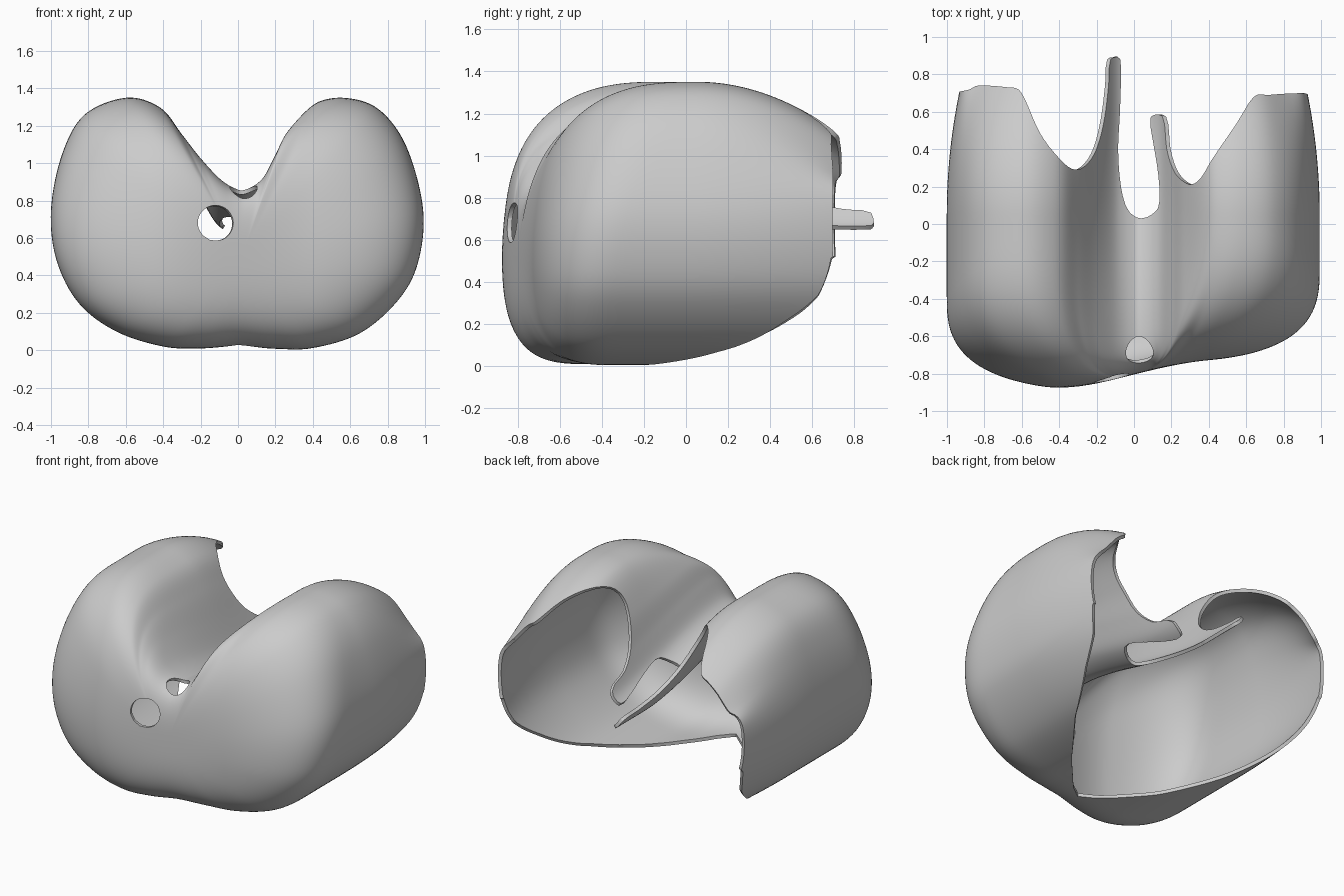
import bpy, bmesh, math
from mathutils import Vector

if "Cube" in bpy.data.objects:
    bpy.data.objects.remove(bpy.data.objects["Cube"])


def smooth(t):
    t = min(1.0, max(0.0, t))
    return t * t * (3 - 2 * t)


def closed_curve(pts, sub):
    """Closed Catmull-Rom curve through 2D points."""
    out, n = [], len(pts)
    for i in range(n):
        a, b, c, d = (Vector(pts[(i + k) % n]) for k in (-1, 0, 1, 2))
        for j in range(sub):
            t = j / sub
            out.append(0.5 * (2 * b + (c - a) * t + (2 * a - 5 * b + 4 * c - d) * t * t
                              + (3 * b - a - 3 * c + d) * t ** 3))
    return out


def outside(poly, x, y):
    """Signed distance to a polygon, positive outside."""
    best, inside = 1e9, False
    px, py = poly[-1]
    for qx, qy in poly:
        ex, ey, wx, wy = qx - px, qy - py, x - px, y - py
        t = min(1, max(0, (wx * ex + wy * ey) / (ex * ex + ey * ey + 1e-12)))
        best = min(best, (wx - t * ex) ** 2 + (wy - t * ey) ** 2)
        if (py > y) != (qy > y) and x < px + ex * (y - py) / ey:
            inside = not inside
        px, py = qx, qy
    return -math.sqrt(best) if inside else math.sqrt(best)


def trim(bm, field):
    """Cut the sheet along field = 0 and keep the positive side."""
    val = {v: field(v.co) or 1e-6 for v in bm.verts}
    cut = []
    for e in list(bm.edges):
        a, b = e.verts
        fa, fb = val[a], val[b]
        if fa * fb < 0:
            _, v = bmesh.utils.edge_split(e, a, min(.97, max(.03, fa / (fa - fb))))
            val[v] = 0
            cut.append(v)
    bmesh.ops.connect_verts(bm, verts=cut)
    bad = [f for f in bm.faces if sum(val[v] for v in f.verts) < 0]
    bmesh.ops.delete(bm, geom=bad, context='FACES')
    bmesh.ops.triangulate(bm, faces=bm.faces[:])


# two-lobed cross-section (x, z)
section = closed_curve([
    (.04, .86), (.13, .92), (.2, 1.05), (.27, 1.19), (.39, 1.31), (.56, 1.35), (.75, 1.29),
    (.9, 1.09), (.99, .75), (.96, .46), (.85, .26), (.65, .09), (.4, .012), (.2, .008),
    (0, .022), (-.2, .01), (-.4, .02), (-.65, .1), (-.85, .25), (-.97, .48), (-1, .75),
    (-.94, 1.05), (-.82, 1.26), (-.6, 1.35), (-.42, 1.3), (-.3, 1.16), (-.2, 1.03),
    (-.1, .92), (-.02, .868)], 8)
CX, CZ = 0.02, 0.5


def front_y(x):
    return -.895 + .155 * smooth((x + .5) / .9)


def valley(x, z):
    return (1 - smooth((abs(x - .03) - .11) / .3)) * smooth((z - .5) / .2)


def shape(x, y, z):
    """Sink the valley towards the back and taper the rear of the lobes."""
    w = valley(x, z)
    z -= .23 * w * smooth((y + .65) / 1.25)
    back = max(0.0, y - .05) / .67
    z -= .24 * back ** 2 * smooth((z - .75) / .5) * (1 - w)
    x *= 1 - .07 * back ** 2 * smooth((abs(x) - .3) / .5)
    return (x, y, z)


# shell surface: rounded front cap, then walls running back
bm = bmesh.new()
CAP, WALL = 40, 34
pole = bm.verts.new((CX, front_y(CX), CZ))
rings = []
for r in range(1, CAP + WALL + 1):
    ring = []
    for p in section:
        w = valley(p.x, p.y)
        depth = (.4 + .38 * (p.y / 1.35) ** 2) * (1 - w) + .24 * w
        dx, dz = p.x - CX, p.y - CZ
        oval = 1 / math.hypot(dx, dz / .6)      # oval radius relative to the section's
        if r <= CAP:
            a = math.pi / 2 * r / CAP
            s, c = math.sin(a) ** .72, max(0.0, math.cos(a)) ** .72
            k = s * (oval + (1 - oval) * s)
            x, z = CX + dx * k, CZ + dz * k
            y = front_y(x) + (.45 + (depth - .45) * s) * (1 - c)
        else:
            x, z = p
            start = front_y(x) + depth
            y = start + (.97 - start) * (r - CAP) / WALL
        ring.append(bm.verts.new(shape(x, y, z)))
    rings.append(ring)
n = len(section)
for i in range(n):
    j = (i + 1) % n
    bm.faces.new((pole, rings[0][i], rings[0][j]))
    for a, b in zip(rings, rings[1:]):
        bm.faces.new((a[i], b[i], b[j], a[j]))
bm.normal_update()
if pole.link_faces[0].normal.y > 0:
    bmesh.ops.reverse_faces(bm, faces=bm.faces[:])
bmesh.ops.triangulate(bm, faces=bm.faces[:])

# rear rim with two prongs, seen from the top (x, y)
rim = closed_curve([
    (1.3, .7), (.9, .7), (.72, .69), (.64, .68), (.55, .54), (.42, .35), (.36, .25), (.3, .21),
    (.22, .27), (.175, .4), (.16, .56), (.12, .585), (.085, .56), (.1, .45), (.125, .3),
    (.138, .15), (.12, .07), (.04, .03), (-.03, .07), (-.07, .2), (-.085, .4), (-.075, .6),
    (-.07, .87), (-.1, .89), (-.13, .87), (-.135, .75), (-.16, .55), (-.2, .4), (-.25, .32),
    (-.31, .29), (-.38, .33), (-.5, .48), (-.6, .7), (-.67, .73), (-.84, .74), (-.92, .71),
    (-1.3, .7), (-1.3, 1.3), (1.3, 1.3)], 3)
trim(bm, lambda p: max(outside(rim, p.x, p.y), .5 - p.z))

# V-shaped opening in the underside
half = [(.1, -.46), (.35, -.18), (.6, .15), (.79, .48), (.86, .63), (.92, .7), (1.3, .7), (1.3, 1.4)]
vee = [(0, -.54)] + half + [(-x, y) for x, y in reversed(half)]
trim(bm, lambda p: max(outside(vee, p.x, p.y), p.z - .52))

# round hole in the front and slanted hole at the foot of the valley
for centre, axis, radius in [((-.12, -.82, .68), (0, 1, 0), .095),
                             ((.03, -.68, .85), (0, -.45, .9), .073)]:
    c, d = Vector(centre), Vector(axis).normalized()
    trim(bm, lambda p: max((p - c).cross(d).length - radius, abs((p - c).dot(d)) - .15))

# thickness and smooth shading
bmesh.ops.dissolve_degenerate(bm, dist=.001, edges=bm.edges[:])
me = bpy.data.meshes.new("lobed_shell")
bm.to_mesh(me)
bm.free()
shell = bpy.data.objects.new("lobed_shell", me)
bpy.context.collection.objects.link(shell)
sol = shell.modifiers.new("thickness", 'SOLIDIFY')
sol.thickness, sol.offset = .022, -1
bpy.context.view_layer.objects.active = shell
shell.select_set(True)
bpy.ops.object.modifier_apply(modifier=sol.name)
bpy.ops.object.shade_smooth_by_angle(angle=math.radians(50))
